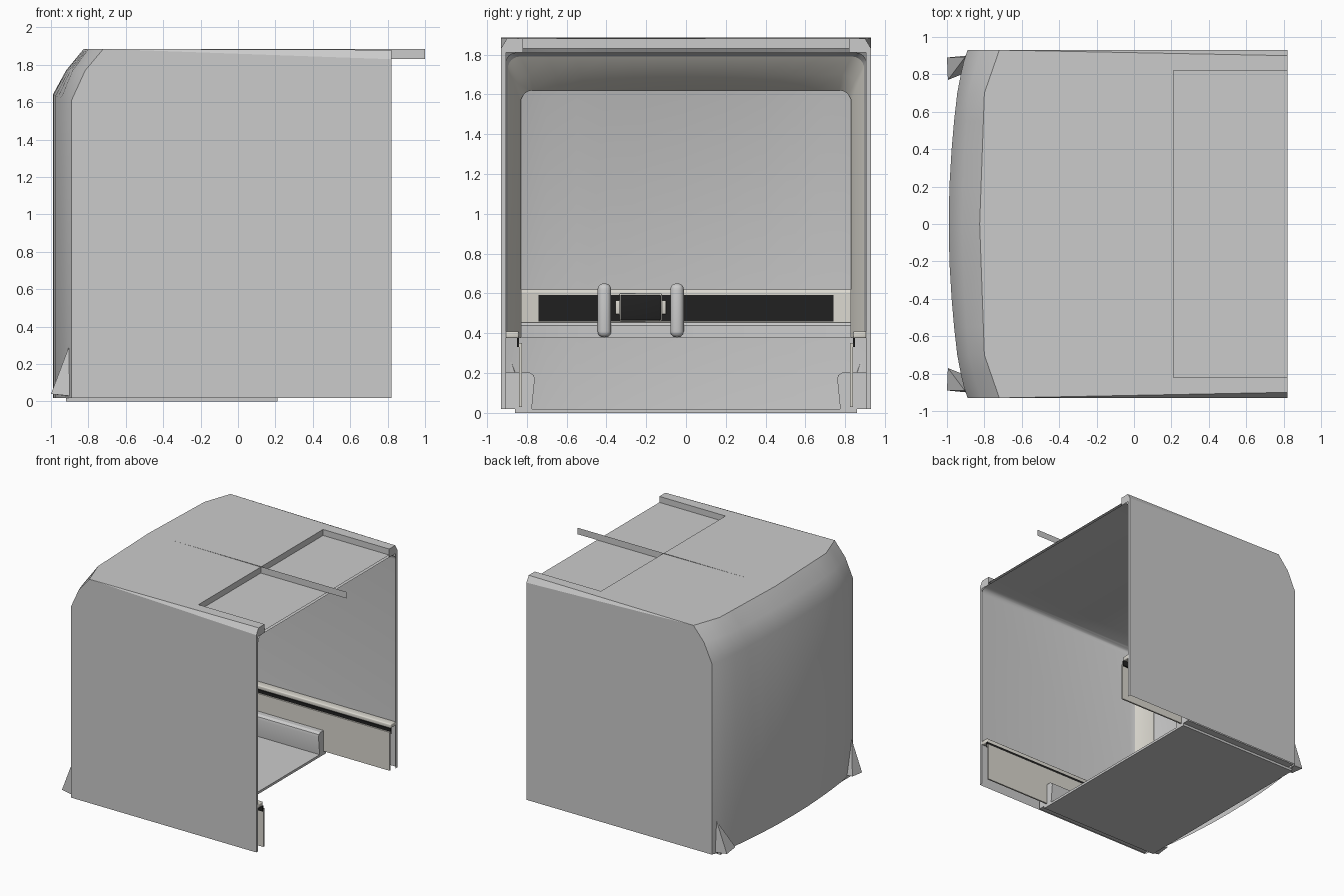
import bpy, bmesh, math
from mathutils import Vector

if "Cube" in bpy.data.objects:
    bpy.data.objects.remove(bpy.data.objects["Cube"])


def material(name, rgb):
    m = bpy.data.materials.new(name)
    m.diffuse_color = (*rgb, 1)
    m.use_nodes = True
    m.node_tree.nodes["Principled BSDF"].inputs["Base Color"].default_value = m.diffuse_color
    return m


CREAM = material("cream", (0.70, 0.68, 0.62))
BLACK = material("black", (0.015, 0.015, 0.015))


def finish(name, bm, mat=None, smooth=None, recalc=True):
    bmesh.ops.remove_doubles(bm, verts=bm.verts, dist=0.0005)
    if recalc:
        bmesh.ops.recalc_face_normals(bm, faces=bm.faces)
    me = bpy.data.meshes.new(name)
    bm.to_mesh(me)
    bm.free()
    ob = bpy.data.objects.new(name, me)
    bpy.context.collection.objects.link(ob)
    if mat:
        me.materials.append(mat)
    if smooth:
        bpy.ops.object.select_all(action='DESELECT')
        ob.select_set(True)
        bpy.context.view_layer.objects.active = ob
        bpy.ops.object.shade_smooth_by_angle(angle=math.radians(smooth))
    return ob


def box(name, lo, hi, mat=None, bevel=0, segments=3):
    bm = bmesh.new()
    bmesh.ops.create_cube(bm, size=1)
    for v in bm.verts:
        v.co = Vector([l + (c + 0.5) * (h - l) for c, l, h in zip(v.co, lo, hi)])
    if bevel:
        bmesh.ops.bevel(bm, geom=bm.edges[:], offset=bevel, segments=segments,
                        profile=0.5, affect='EDGES')
    return finish(name, bm, mat, 35 if bevel else None)


def poly(bm, pts):
    return bm.faces.new([bm.verts.new(p) for p in pts])


def loft(bm, loops, closed=False):
    rows = [[bm.verts.new(p) for p in l] for l in loops]
    for a, b in zip(rows, rows[1:]):
        n = len(a)
        for i in range(n if closed else n - 1):
            j = (i + 1) % n
            bm.faces.new((a[i], a[j], b[j], b[i]))
    return rows


# plan curve of the bowed end wall: |y| -> x
PLAN = [(0, -.99), (.2, -.987), (.4, -.975), (.55, -.962), (.7, -.945),
        (.8, -.926), (.87, -.91), (.93, -.89)]


def end_x(y):
    y = abs(y)
    for (y0, x0), (y1, x1) in zip(PLAN, PLAN[1:]):
        if y <= y1:
            return x0 + (x1 - x0) * (y - y0) / (y1 - y0)
    return PLAN[-1][1]


def roof_x(y):
    y = abs(y)
    if y < .7:
        return -.825 + .025 * y / .7
    return -.80 + .08 * (y - .7) / .23


YS = [-p[0] for p in PLAN[:0:-1]] + [p[0] for p in PLAN]
X1, XC = .82, .21

# outer shell: bowed end wall with sloped top band
bm = bmesh.new()
loft(bm, [[(end_x(y), y, .02) for y in YS],
          [(end_x(y), y, 1.64 - .03 * (abs(y) / .93) ** 2) for y in YS],
          [((end_x(y) + roof_x(y)) / 2 - .012, y, 1.77) for y in YS],
          [(roof_x(y), y, 1.885) for y in YS]])
finish("end_wall", bm, None, 40)

# side walls with a tapering top edge strip
bm = bmesh.new()
for s in (-1, 1):
    poly(bm, [(X1, s * .93, .02), (-.89, s * .93, .02), (-.89, s * .93, 1.61),
              ((-.89 - .72) / 2 - .012, s * .93, 1.77), (-.72, s * .93, 1.885),
              (X1, s * .93, 1.83)])
    poly(bm, [(-.72, s * .93, 1.885), (X1, s * .93, 1.83), (X1, s * .9, 1.88)])
    # end return of the wall at the open side
    poly(bm, [(X1, s * .93, .02), (X1, s * .93, 1.83), (X1, s * .905, 1.83), (X1, s * .905, .02)])
finish("side_walls", bm)

# roof with recessed hatch area
bm = bmesh.new()
poly(bm, [(roof_x(y), y, 1.885) for y in YS] +
     [(XC, .912, 1.88), (XC, .82, 1.88), (XC, -.82, 1.88), (XC, -.912, 1.88)])
for s in (-1, 1):
    poly(bm, [(XC, s * .82, 1.88), (XC, s * .912, 1.88), (X1, s * .9, 1.88), (X1, s * .82, 1.88)])
    poly(bm, [(XC, s * .82, 1.83), (XC, s * .82, 1.88), (X1, s * .82, 1.88), (X1, s * .82, 1.83)])
    poly(bm, [(X1, s * .82, 1.81), (X1, s * .82, 1.88), (X1, s * .9, 1.88), (X1, s * .93, 1.83),
              (X1, s * .905, 1.81)])
poly(bm, [(XC, -.82, 1.83), (XC, .82, 1.83), (XC, .82, 1.88), (XC, -.82, 1.88)])
poly(bm, [(XC, -.82, 1.83), (XC, .82, 1.83), (X1, .82, 1.83), (X1, -.82, 1.83)])
finish("roof", bm)

# thin upright strip on the roof centre line
bm = bmesh.new()
poly(bm, [(-.81, 0, 1.83), (1, 0, 1.83), (1, 0, 1.884), (-.81, 0, 1.884)])
finish("roof_strip", bm)


# inner lining: arch sections narrowing to the end window frame
def arch(w, h, r, z0=.38):
    pts = [(w, z0)]
    for k in range(7):
        a = math.pi / 2 * k / 6
        pts.append((w - r + r * math.cos(a), h - r + r * math.sin(a)))
    left = [(-y, z) for y, z in reversed(pts)]
    n = 12
    mid = [((w - r) * (1 - 2 * i / n), h) for i in range(1, n)]
    return pts + mid + left


bm = bmesh.new()
loft(bm, [[(X1, y, z) for y, z in arch(.905, 1.81, .05)],
          [(-.72, y, z) for y, z in arch(.905, 1.81, .05)],
          [(-.76, y, z) for y, z in arch(.895, 1.79, .06)]])
finish("inner_lining", bm, None, 30)
bm = bmesh.new()
loft(bm, [[(-.76, y, z) for y, z in arch(.895, 1.79, .06)],
          [(-.83, y, z) for y, z in arch(.855, 1.70, .07)],
          [(end_x(y) + .015, y, z) for y, z in arch(.83, 1.62, .06)]])
finish("inner_corner_frame", bm, CREAM, 40)


# dashboard on the end wall, swept along the bowed plan
def sweep(name, profile, ys, mat=None):
    bm = bmesh.new()
    rows = loft(bm, [[(end_x(y) + d, y, z) for d, z in profile] for y in ys], True)
    bm.faces.new(rows[0])
    bm.faces.new(rows[-1][::-1])
    return finish(name, bm, mat, 30)


def span(w, n=16):
    return [-w + 2 * w * i / n for i in range(n + 1)]


sweep("dash_panel", [(.012, .62), (.05, .62), (.06, .605), (.06, .455), (.012, .455)],
      span(.83), CREAM)
sweep("dash_lower", [(.012, .455), (.075, .455), (.09, .44), (.09, .38), (.012, .38)], span(.83))
sweep("dash_screen", [(.055, .592), (.064, .592), (.064, .46), (.055, .46)], span(.74), BLACK)

# central unit between two upright bars
xb = -.975
box("unit_bracket", (xb + .03, -.355, .495), (xb + .08, -.10, .565), CREAM, .006)
box("unit_frame", (xb + .03, -.335, .46), (xb + .085, -.12, .60), CREAM, .008)
box("unit_face", (xb + .04, -.33, .465), (xb + .095, -.125, .592), BLACK, .008)
for i, y in enumerate((-.41, -.045)):
    box("upright_bar_%d" % i, (xb + .02, y - .034, .38), (xb + .13, y + .034, .65), None, .03, 5)

# floor slab
box("floor", (-.92, -.86, 0), (XC, .86, .02))

for s, side in ((-1, "left"), (1, "right")):
    def pair(a, b):
        return min(s * a, s * b), max(s * a, s * b)

    # ledge, lower inner panel and the dark gap between them
    y0, y1 = pair(.84, .906)
    box("ledge_" + side, (-.86, y0, .375), (X1, y1, .41), CREAM, .008)
    y0, y1 = pair(.838, .85)
    box("ledge_gap_" + side, (-.86, y0, .33), (X1, y1, .375), BLACK)
    y0, y1 = pair(.825, .838)
    box("lower_panel_" + side, (-.86, y0, .03), (X1, y1, .35), CREAM)

    # tapered floor box along the wall
    bm = bmesh.new()
    prof = [(.92, .02), (.775, .02), (.76, .17), (.765, .19), (.785, .203), (.92, .203)]
    rows = loft(bm, [[(x, s * y, z) for y, z in prof] for x in (-.88, XC)], True)
    for r in rows:
        bm.faces.new(r)
    finish("floor_box_" + side, bm, None, 30)

    # flared corner fin
    bm = bmesh.new()
    top = (-.905, s * .89, .29)
    base = [(-1, s * .89, .04), (-.995, s * .77, .05), (-.92, s * .80, .03), (-.90, s * .90, .03)]
    for i in range(4):
        poly(bm, [top, base[i], base[(i + 1) % 4]])
    poly(bm, base)
    finish("corner_fin_" + side, bm)
